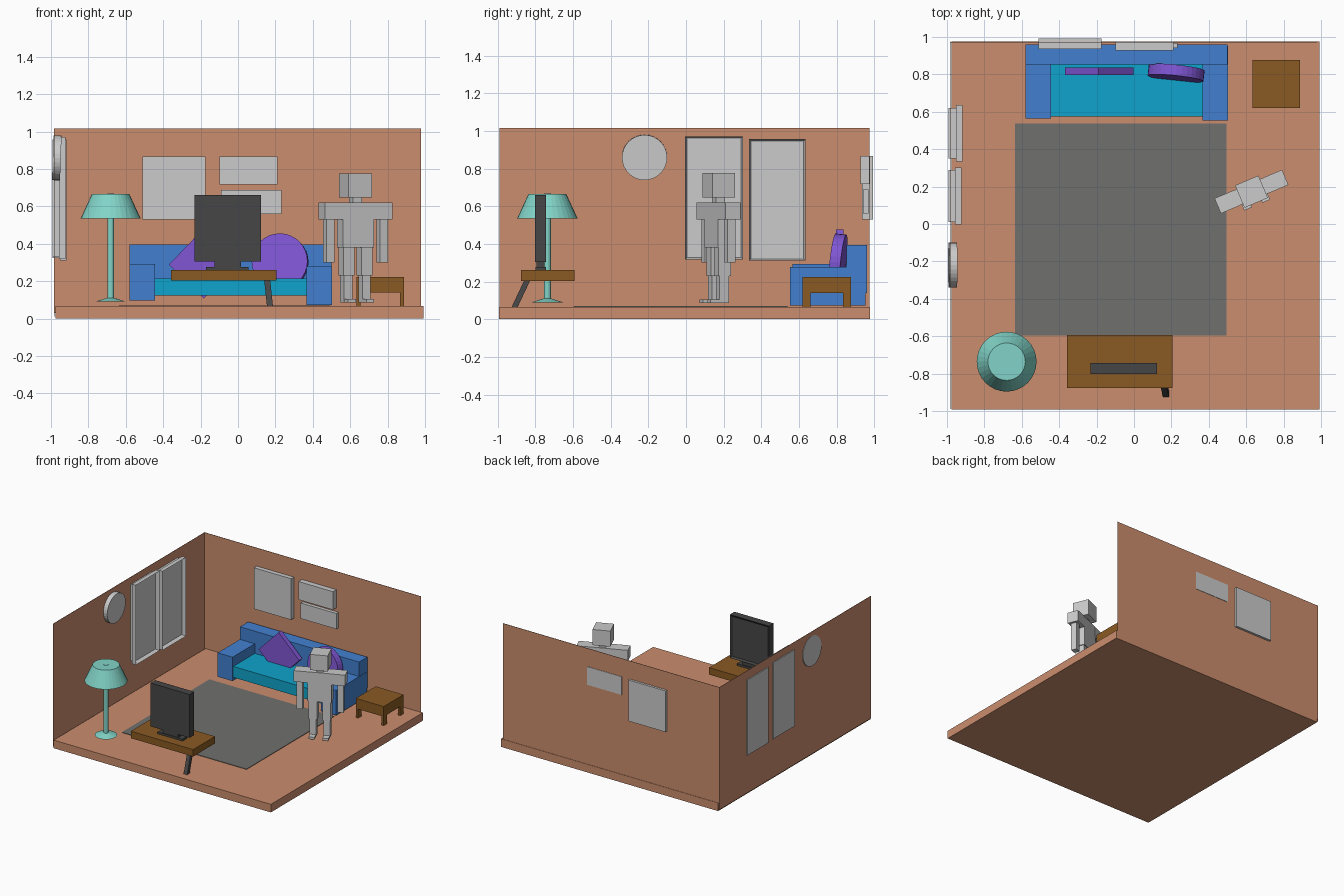
import bpy, bmesh, math
from mathutils import Matrix, Vector

if "Cube" in bpy.data.objects:
    bpy.data.objects.remove(bpy.data.objects["Cube"])


def material(name, r, g, b):
    lin = [((c / 255 + 0.055) / 1.055) ** 2.4 for c in (r, g, b)]
    m = bpy.data.materials.new(name)
    m.diffuse_color = (*lin, 1)
    m.use_nodes = True
    m.node_tree.nodes["Principled BSDF"].inputs["Base Color"].default_value = m.diffuse_color
    return m


CLAY = material("terracotta", 203, 141, 109)
BLUE = material("sofa blue", 66, 128, 208)
CYAN = material("seat cyan", 15, 164, 204)
PURPLE = material("purple", 128, 86, 212)
GREY = material("light grey", 203, 203, 203)
RUG = material("rug grey", 112, 113, 110)
WOOD = material("brown wood", 138, 90, 35)
MINT = material("mint", 130, 212, 200)
DARK = material("dark grey", 70, 70, 70)


def finish(name, bm, mat, matrix=Matrix()):
    bmesh.ops.recalc_face_normals(bm, faces=bm.faces)
    me = bpy.data.meshes.new(name)
    bm.to_mesh(me)
    bm.free()
    me.materials.append(mat)
    ob = bpy.data.objects.new(name, me)
    ob.matrix_world = matrix
    bpy.context.collection.objects.link(ob)
    return ob


def box(name, mat, x, y, z, matrix=Matrix()):
    """Box from (min, max) pairs, placed by an optional matrix."""
    bm = bmesh.new()
    size = Matrix.Diagonal((x[1] - x[0], y[1] - y[0], z[1] - z[0], 1))
    mid = Vector(((x[0] + x[1]) / 2, (y[0] + y[1]) / 2, (z[0] + z[1]) / 2))
    bmesh.ops.create_cube(bm, size=1, matrix=Matrix.Translation(mid) @ size)
    return finish(name, bm, mat, matrix)


def cone(name, mat, r0, r1, depth, matrix, sides=32):
    bm = bmesh.new()
    bmesh.ops.create_cone(bm, cap_ends=True, segments=sides, radius1=r0, radius2=r1, depth=depth)
    return finish(name, bm, mat, matrix)


def inset_face(ob, direction, width, depth):
    """Recess the face that looks along direction, leaving a rim."""
    bm = bmesh.new()
    bm.from_mesh(ob.data)
    d = Vector(direction)
    f = max(bm.faces, key=lambda q: q.normal.dot(d))
    bmesh.ops.inset_region(bm, faces=[f], thickness=width, depth=0)
    bmesh.ops.translate(bm, verts=f.verts, vec=-d * depth)
    bm.to_mesh(ob.data)
    bm.free()


def at(x, y, z):
    return Matrix.Translation((x, y, z))


def rot(deg, axis):
    return Matrix.Rotation(math.radians(deg), 4, axis)


# Room shell and rug
box("floor", CLAY, (-0.975, 0.993), (-0.993, 0.977), (0, 0.066))
box("left_wall", CLAY, (-0.985, -0.982), (-0.99, 0.975), (0.012, 1.015))
box("back_wall", CLAY, (-0.985, 0.978), (0.971, 0.974), (0.03, 1.015))
box("rug", RUG, (-0.636, 0.494), (-0.595, 0.538), (0.064, 0.07))

# Sofa
box("sofa_back", BLUE, (-0.58, 0.5), (0.853, 0.96), (0.14, 0.395))
box("sofa_left_arm", BLUE, (-0.58, -0.445), (0.565, 0.95), (0.096, 0.292))
box("sofa_right_arm", BLUE, (0.366, 0.502), (0.553, 0.953), (0.073, 0.277))
box("sofa_seat", CYAN, (-0.445, 0.367), (0.574, 0.855), (0.123, 0.213))

# Cushions
h = 0.13
box("square_cushion", PURPLE, (-h, h), (-0.02, 0.02), (-h, h), at(-0.186, 0.816, 0.292) @ rot(44, 'Y'))
cone("round_cushion", PURPLE, 0.15, 0.15, 0.058,
     at(0.225, 0.807, 0.303) @ rot(-6, 'Z') @ rot(84, 'X'))

# Side table
box("side_table_top", WOOD, (0.634, 0.887), (0.619, 0.876), (0.14, 0.223))
for i, x in enumerate((0.634, 0.866)):
    for j, y in enumerate((0.619, 0.833)):
        box(f"side_table_leg_{i}{j}", WOOD, (x, x + 0.021), (y, y + 0.043), (0.066, 0.145))

# Television on its low bench, with the screen facing the sofa
box("bench_top", WOOD, (-0.357, 0.207), (-0.877, -0.593), (0.203, 0.26))
leg = box("bench_leg", DARK, (0.155, 0.187), (-0.925, -0.893), (0.066, 0.204))
for v in leg.data.vertices:
    if v.co.z > 0.1:
        v.co.x -= 0.015
        v.co.y += 0.065
tv = box("television", DARK, (-0.232, 0.122), (-0.802, -0.742), (0.305, 0.66))
inset_face(tv, (0, 1, 0), 0.02, 0.01)
box("television_stem", DARK, (-0.125, 0.015), (-0.795, -0.75), (0.27, 0.307))
box("television_foot", DARK, (-0.17, 0.057), (-0.8, -0.742), (0.258, 0.276))

# Floor lamp
LX, LY = -0.681, -0.736
cone("lamp_base", MINT, 0.083, 0.02, 0.02, at(LX, LY, 0.1))
cone("lamp_pole", MINT, 0.018, 0.018, 0.568, at(LX, LY, 0.384))
cone("lamp_shade", MINT, 0.16, 0.1, 0.13, at(LX, LY, 0.601))

# Windows: outer pane with a raised frame on the room side
for i, (y0, y1, z0, z1, x0) in enumerate(((-0.004, 0.302, 0.318, 0.971, -0.956),
                                          (0.335, 0.635, 0.311, 0.957, -0.95))):
    box(f"window_pane_{i}", GREY, (-0.993, x0), (y0 + 0.014, y1 - 0.014), (z0 + 0.014, z1 - 0.014))
    frame = box(f"window_frame_{i}", GREY, (x0 - 0.001, x0 + 0.033), (y0, y1), (z0, z1))
    inset_face(frame, (1, 0, 0), 0.014, 0.03)

# Round wall clock
cone("wall_clock", GREY, 0.12, 0.12, 0.043, at(-0.969, -0.22, 0.859) @ rot(90, 'Y') @ rot(2, 'Y'))

# Pictures
box("large_picture", GREY, (-0.51, -0.173), (0.935, 0.993), (0.529, 0.866))
box("upper_picture", GREY, (-0.1, 0.211), (0.927, 0.977), (0.717, 0.866))
box("lower_picture", GREY, (-0.09, 0.233), (0.94, 0.968), (0.56, 0.688))

# Standing figure, turned towards the front right
F = at(0.628, 0.173, 0) @ rot(23, 'Z')
box("figure_head", GREY, (-0.068, 0.068), (-0.065, 0.065), (0.647, 0.775), F)
box("figure_neck", GREY, (-0.026, 0.026), (-0.026, 0.026), (0.61, 0.65), F)
box("figure_torso", GREY, (-0.09, 0.09), (-0.043, 0.043), (0.38, 0.62), F)
for s, side in ((-1, "left"), (1, "right")):
    def part(name, a, b, y, z):
        box(f"figure_{side}_{name}", GREY, tuple(sorted((s * a, s * b))), y, z, F)
    part("shoulder", 0.088, 0.196, (-0.044, 0.044), (0.53, 0.62))
    part("arm", 0.132, 0.178, (-0.023, 0.023), (0.3, 0.535))
    part("thigh", 0.02, 0.084, (-0.035, 0.035), (0.23, 0.385))
    part("shin", 0.028, 0.077, (-0.027, 0.027), (0.09, 0.235))
    part("foot", 0.03, 0.075, (-0.078, 0.027), (0.086, 0.104))
